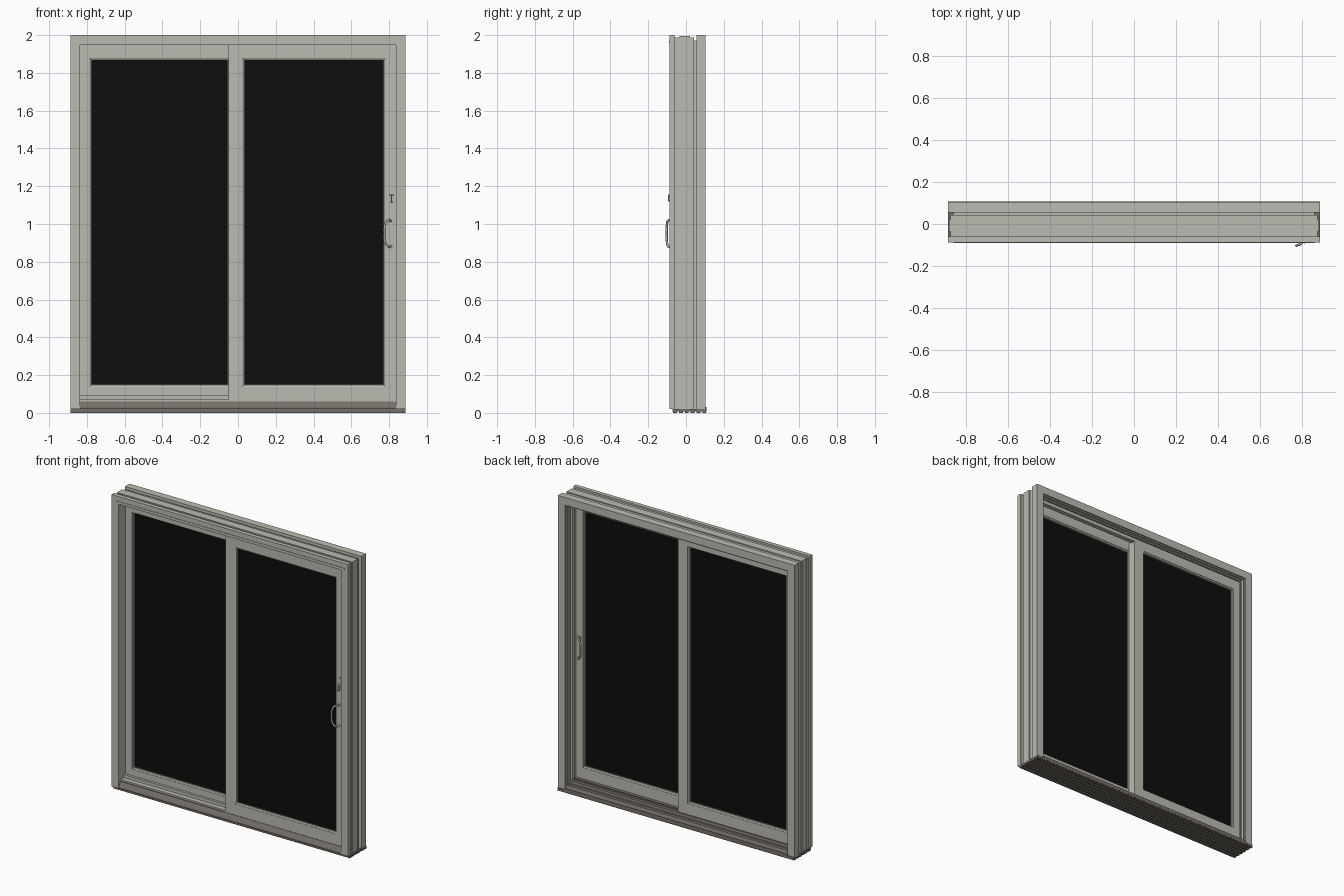
import bpy, bmesh

W, TOP, FOOT = 0.8875, 2.0, 0.02      # half width, head height, jamb foot
JAMB = 0.052                          # jamb and head face width

cube = bpy.data.objects.get("Cube")
if cube:
    bpy.data.objects.remove(cube, do_unlink=True)


def material(name, rgb, rough=0.5):
    m = bpy.data.materials.new(name)
    m.use_nodes = True
    m.diffuse_color = (*rgb, 1)
    bsdf = m.node_tree.nodes["Principled BSDF"]
    bsdf.inputs["Base Color"].default_value = (*rgb, 1)
    bsdf.inputs["Roughness"].default_value = rough
    return m


PAINT = material("warm grey paint", (0.50, 0.50, 0.45))
SILL = material("brown grey sill", (0.18, 0.16, 0.14))
GLASS = material("black glass", (0.004, 0.004, 0.004))
GASKET = material("dark gasket", (0.11, 0.11, 0.095))


def finish(name, bm, mat):
    bmesh.ops.recalc_face_normals(bm, faces=bm.faces)
    me = bpy.data.meshes.new(name)
    bm.to_mesh(me)
    bm.free()
    me.materials.append(mat)
    ob = bpy.data.objects.new(name, me)
    bpy.context.collection.objects.link(ob)
    return ob


def box(name, x, y, z, mat, bevel=0):
    bm = bmesh.new()
    bmesh.ops.create_cube(bm, size=1)
    for v in bm.verts:
        v.co = [lo + (c + 0.5) * (hi - lo) for c, (lo, hi) in zip(v.co, (x, y, z))]
    ob = finish(name, bm, mat)
    if bevel:
        mod = ob.modifiers.new("soft edges", "BEVEL")
        mod.width, mod.segments = bevel, 2
    return ob


def extrude_x(name, x0, x1, profile, mat):
    """Extrude a (y, z) outline along x."""
    bm = bmesh.new()
    face = bm.faces.new([bm.verts.new((x0, y, z)) for y, z in profile])
    out = bmesh.ops.extrude_face_region(bm, geom=[face])["geom"]
    bmesh.ops.translate(bm, vec=(x1 - x0, 0, 0),
                        verts=[g for g in out if isinstance(g, bmesh.types.BMVert)])
    return finish(name, bm, mat)


def frame(name, outer, inner, profile, mat, closed=True):
    """Mitred frame: profile points are (blend from outer to inner, y)."""
    bm = bmesh.new()
    rings = []
    for i, j in ((0, 2), (0, 3), (1, 3), (1, 2)):
        rings.append([bm.verts.new((outer[i] + f * (inner[i] - outer[i]), y,
                                    outer[j] + f * (inner[j] - outer[j])))
                      for f, y in profile])
    n = len(profile)
    pairs = list(zip(rings, rings[1:])) + ([(rings[3], rings[0])] if closed else [])
    for a, b in pairs:
        for k in range(n):
            m = (k + 1) % n
            bm.faces.new((a[k], a[m], b[m], b[k]))
    if not closed:
        bm.faces.new(rings[0])
        bm.faces.new(rings[3])
    return finish(name, bm, mat)


def tube(name, points, radius, mat):
    cu = bpy.data.curves.new(name, "CURVE")
    cu.dimensions = "3D"
    cu.bevel_depth, cu.bevel_resolution, cu.resolution_u = radius, 2, 6
    cu.use_fill_caps = True
    sp = cu.splines.new("BEZIER")
    sp.bezier_points.add(len(points) - 1)
    for p, co in zip(sp.bezier_points, points):
        p.co = co
        p.handle_left_type = p.handle_right_type = "AUTO"
    cu.materials.append(mat)
    ob = bpy.data.objects.new(name, cu)
    bpy.context.collection.objects.link(ob)
    return ob


# Outer frame: jambs and head with grooved outer edges
steps = [(0, -0.088, -0.06), (0.012, -0.06, -0.035), (0.005, -0.035, 0.02),
         (0.012, 0.02, 0.042), (0.028, 0.042, 0.055), (0, 0.055, 0.104)]
outline = [(u / JAMB, y) for u, a, b in steps for y in (a, b)]
outline += [(1, 0.104), (1, -0.088)]
frame("jambs_and_head", (-W, W, FOOT, TOP), (JAMB - W, W - JAMB, FOOT, TOP - JAMB),
      outline, PAINT, closed=False)

# Drip lip on the head
box("head_drip_lip", (-0.86, 0.86), (-0.091, -0.08), (1.961, 1.968), PAINT)

# Guide ribs inside the back of the jambs and head
inx, inz = W - JAMB, TOP - JAMB
for n, y in enumerate((0.056, 0.088)):
    frame(f"guide_rib_{n + 1}", (-inx, inx, 0.05, inz),
          (0.008 - inx, inx - 0.008, 0.05, inz - 0.008),
          [(0, y), (1, y), (1, y + 0.006), (0, y + 0.006)], PAINT, closed=False)

# Sill: ribbed base, full-width plate and raised threshold
for n in range(6):
    y = -0.068 + n * 0.031
    box(f"sill_rib_{n + 1}", (-W, W), (y, y + 0.02), (0, 0.012), SILL)
box("sill_plate", (-W, W), (-0.072, 0.108), (0.008, FOOT), SILL)
extrude_x("threshold", -inx - 0.003, inx + 0.003,
          [(-0.084, FOOT), (-0.084, 0.03), (-0.066, 0.06), (0.05, 0.06), (0.055, 0.045),
           (0.07, 0.045), (0.074, 0.036), (0.108, 0.03), (0.108, FOOT)], SILL)
box("slide_track", (0.03, inx), (0.02, 0.028), (0.06, 0.07), SILL)


# Door panels: frame with stepped glazing edge, gasket and glass
def panel(name, outer, inner, y0, y1):
    lip, rec = 0.90, 0.007
    frame(name + "_frame", outer, inner,
          [(0, y0), (lip, y0), (lip, y0 + 0.003), (1, y0 + rec),
           (1, y1 - rec), (lip, y1 - 0.003), (lip, y1), (0, y1)], PAINT)
    mid = (y0 + y1) / 2
    x0, x1, z0, z1 = inner
    g = 0.005
    frame(name + "_gasket", inner, (x0 + g, x1 - g, z0 + g, z1 - g),
          [(0, mid - 0.012), (1, mid - 0.012), (1, mid + 0.012), (0, mid + 0.012)], GASKET)
    box(name + "_glass", (x0, x1), (mid - 0.01, mid + 0.01), (z0, z1), GLASS)


panel("sliding_panel", (-0.05, 0.84, 0.061, 1.95), (0.03, 0.775, 0.145, 1.872), -0.065, -0.014)
panel("fixed_panel", (-0.84, 0.03, 0.061, 1.95), (-0.78, -0.05, 0.145, 1.872), -0.012, 0.042)

# Filler strips around the fixed panel and on the sliding side of the head
box("fixed_sill_filler", (-inx, -0.05), (-0.06, -0.012), (0.06, 0.071), PAINT)
box("fixed_sill_stop", (-inx, -0.05), (-0.028, -0.012), (0.07, 0.092), PAINT)
box("head_filler", (0.03, inx), (0.012, 0.042), (1.925, inz), PAINT)
box("jamb_filler", (inx - 0.012, inx), (0.012, 0.042), (0.06, inz), PAINT)

# Handles on both faces of the sliding panel: plate and angled loop grip
for side, y, d in (("front", -0.065, -1), ("back", -0.014, 1)):
    box(side + "_handle_plate", (0.797, 0.827), tuple(sorted((y, y + d * 0.007))),
        (0.875, 1.025), PAINT, 0.003)
    tube(side + "_handle_grip",
         [(0.812, y, 1.015), (0.797, y + d * 0.027, 1.02), (0.778, y + d * 0.036, 0.995),
          (0.775, y + d * 0.037, 0.95), (0.778, y + d * 0.036, 0.905),
          (0.797, y + d * 0.027, 0.88), (0.812, y, 0.885)], 0.006, PAINT)

# Thumb latch above the front handle
box("latch_plate", (0.805, 0.821), (-0.07, -0.065), (1.115, 1.17), PAINT, 0.002)
box("latch_lever", (0.810, 0.816), (-0.094, -0.068), (1.12, 1.155), PAINT, 0.002)
box("latch_stem", (0.800, 0.826), (-0.08, -0.068), (1.147, 1.157), PAINT, 0.002)
box("latch_screw_cover", (0.808, 0.818), (-0.07, -0.065), (1.195, 1.207), PAINT, 0.002)
